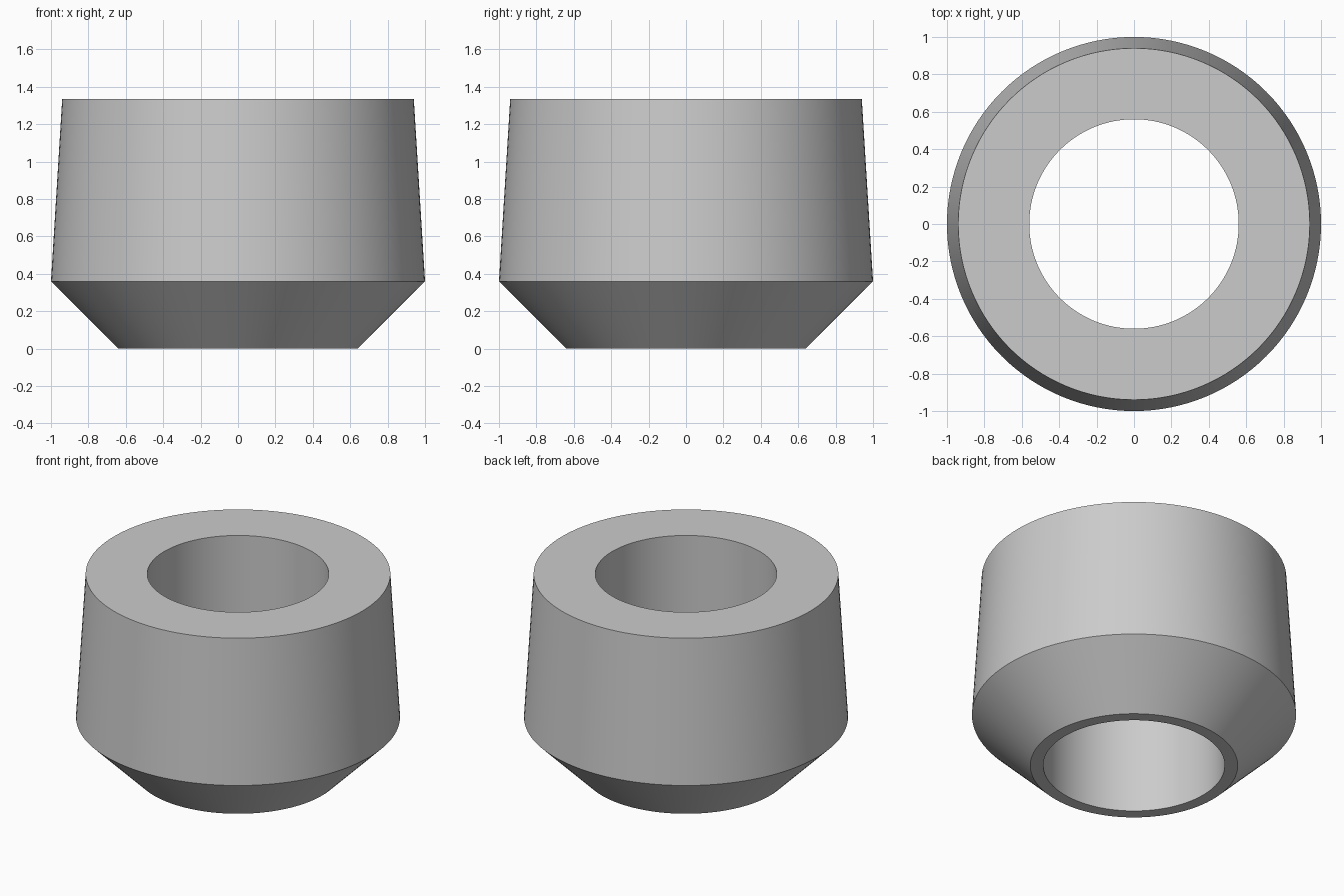
import bpy, bmesh, math
from mathutils import Matrix, Vector

cube = bpy.data.objects.get("Cube")
if cube:
    bpy.data.objects.remove(cube, do_unlink=True)

SEGMENTS = 128
BORE, FOOT, RIM, TOP = 0.56, 0.64, 1.0, 0.94
SHOULDER, HEIGHT = 0.36, 1.335

# Plain grey material
grey = bpy.data.materials.new("light grey")
grey.use_nodes = True
colour = (0.6, 0.6, 0.6, 1)
grey.diffuse_color = colour
grey.node_tree.nodes["Principled BSDF"].inputs["Base Color"].default_value = colour

# Closed cross-section of the bushing, revolved around z
profile = [(BORE, 0), (FOOT, 0), (RIM, SHOULDER), (TOP, HEIGHT), (BORE, HEIGHT)]
bm = bmesh.new()
rings = []
for i in range(SEGMENTS):
    turn = Matrix.Rotation(math.tau * i / SEGMENTS, 3, 'Z')
    rings.append([bm.verts.new(turn @ Vector((r, 0, z))) for r, z in profile])
for i, ring in enumerate(rings):
    following = rings[(i + 1) % SEGMENTS]
    for j in range(len(profile)):
        k = (j + 1) % len(profile)
        bm.faces.new((ring[j], following[j], following[k], ring[k]))
bmesh.ops.recalc_face_normals(bm, faces=bm.faces)

mesh = bpy.data.meshes.new("tapered_bushing")
bm.to_mesh(mesh)
bm.free()
mesh.materials.append(grey)
bushing = bpy.data.objects.new("tapered_bushing", mesh)
bpy.context.collection.objects.link(bushing)

# Smooth round walls with crisp edges between them
bpy.ops.object.select_all(action='DESELECT')
bushing.select_set(True)
bpy.context.view_layer.objects.active = bushing
bpy.ops.object.shade_smooth_by_angle(angle=math.radians(30))
